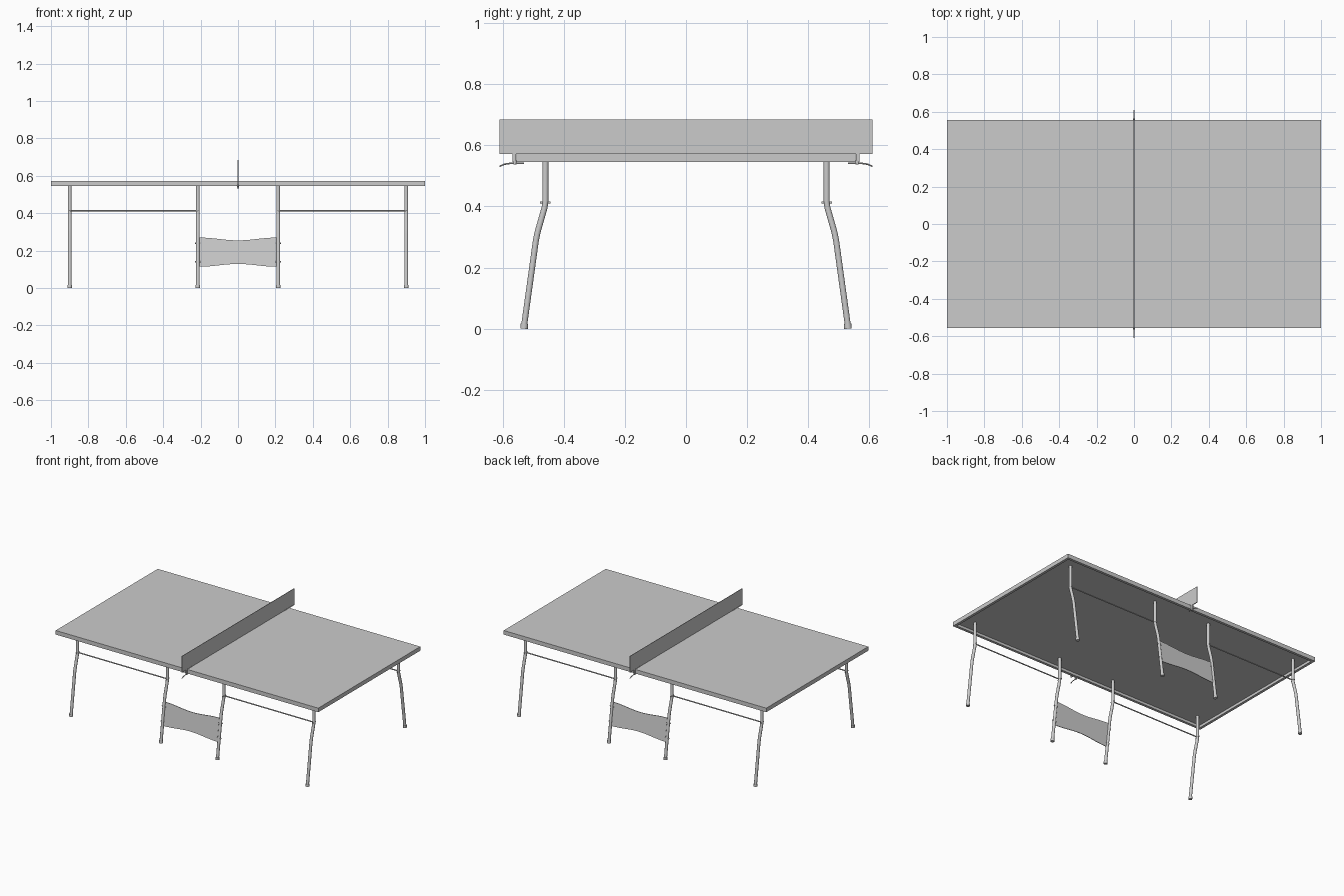
import bpy, bmesh, math
from mathutils import Vector

if "Cube" in bpy.data.objects:
    bpy.data.objects.remove(bpy.data.objects["Cube"])

LEG_X = (0.215, 0.9)
LEG = [(0.46, 0.555), (0.46, 0.415), (0.463, 0.395), (0.485, 0.318),
       (0.491, 0.29), (0.53, 0.008)]          # (y, z) path of a leg


def finish(name, bm, smooth=False):
    bmesh.ops.recalc_face_normals(bm, faces=bm.faces)
    me = bpy.data.meshes.new(name)
    bm.to_mesh(me)
    bm.free()
    ob = bpy.data.objects.new(name, me)
    bpy.context.collection.objects.link(ob)
    if smooth:
        bpy.ops.object.select_all(action='DESELECT')
        ob.select_set(True)
        bpy.context.view_layer.objects.active = ob
        bpy.ops.object.shade_smooth_by_angle(angle=math.radians(40))
    return ob


def box(name, lo, hi):
    bm = bmesh.new()
    bmesh.ops.create_cube(bm, size=1)
    for v in bm.verts:
        v.co = [(a + b) / 2 + c * (b - a) for a, b, c in zip(lo, hi, v.co)]
    return finish(name, bm)


def tube(name, pts, radius, sides=14):
    """Sweep a circle along a planar path."""
    pts = [Vector(p) for p in pts]
    bm, rings = bmesh.new(), []
    for i, p in enumerate(pts):
        t = (pts[min(i + 1, len(pts) - 1)] - pts[max(i - 1, 0)]).normalized()
        u = Vector((1, 0, 0)) if abs(t.x) < 0.5 else Vector((0, 1, 0))
        w = t.cross(u).normalized()
        rings.append([bm.verts.new(p + radius * (u * math.cos(a) + w * math.sin(a)))
                      for a in (2 * math.pi * k / sides for k in range(sides))])
    for r0, r1 in zip(rings, rings[1:]):
        for k in range(sides):
            n = (k + 1) % sides
            bm.faces.new((r0[k], r0[n], r1[n], r1[k]))
    bm.faces.new(rings[0])
    bm.faces.new(rings[-1])
    return finish(name, bm, True)


def leg_y(z):
    """Y position of the straight lower part of a leg."""
    (y0, z0), (y1, z1) = LEG[-2:]
    return y0 + (y1 - y0) * (z - z0) / (z1 - z0)


# Table top: slab with a hollow underside leaving a rim
top = box("table_top", (-1, -0.555, 0.545), (1, 0.555, 0.573))
bm = bmesh.new()
bm.from_mesh(top.data)
under = min(bm.faces, key=lambda f: f.calc_center_median().z)
bmesh.ops.inset_region(bm, faces=[under], thickness=0.025)
ext = bmesh.ops.extrude_face_region(bm, geom=[under])
bmesh.ops.translate(bm, vec=(0, 0, 0.018),
                    verts=[g for g in ext["geom"] if isinstance(g, bmesh.types.BMVert)])
if under.is_valid:
    bmesh.ops.delete(bm, geom=[under], context='FACES_ONLY')
bmesh.ops.recalc_face_normals(bm, faces=bm.faces)
bm.to_mesh(top.data)
bm.free()
top_leg = [(0.46, 0.563)] + LEG[1:]

# Net
box("net", (-0.0015, -0.61, 0.573), (0.0015, 0.61, 0.685))

for sy, side in ((-1, "front"), (1, "back")):
    for sx, hand in ((-1, "left"), (1, "right")):
        tag = f"{side}_{hand}"
        for x, pos in zip(LEG_X, ("inner", "outer")):
            # Leg with rubber foot
            tube(f"{pos}_leg_{tag}", [(sx * x, sy * y, z) for y, z in top_leg], 0.01)
            tube(f"{pos}_foot_{tag}", [(sx * x, sy * 0.53, 0), (sx * x, sy * leg_y(0.016), 0.016)], 0.0125)
            # Bolt fixing the rail to the leg
            tube(f"{pos}_rail_bolt_{tag}", [(sx * x, sy * 0.444, 0.413), (sx * x, sy * 0.477, 0.413)], 0.004, 10)
        # Horizontal rail between the legs
        tube(f"rail_{tag}", [(sx * LEG_X[0], sy * 0.461, 0.414), (sx * LEG_X[1], sy * 0.461, 0.414)], 0.004, 10)
        # Panel bolts through the inner legs
        for z in (0.14, 0.24):
            y = sy * leg_y(z)
            tube(f"panel_bolt_{tag}", [(sx * 0.2, y, z), (sx * 0.23, y, z)], 0.004, 10)

    # Brace panel with concave upper and lower edges, leaning with the legs
    bm, n, cols = bmesh.new(), 16, []
    for i in range(n + 1):
        x = -0.206 + 0.412 * i / n
        h = 0.063 + 0.015 * (1 - math.cos(math.pi * x / 0.206)) / 2
        cols.append([bm.verts.new((x, sy * (leg_y(z) + d), z))
                     for z, d in ((0.192 - h, -0.002), (0.192 + h, -0.002),
                                  (0.192 + h, 0.002), (0.192 - h, 0.002))])
    for a, b in zip(cols, cols[1:]):
        for k in range(4):
            bm.faces.new((a[k], a[(k + 1) % 4], b[(k + 1) % 4], b[k]))
    bm.faces.new(cols[0])
    bm.faces.new(cols[-1])
    finish(f"brace_panel_{side}", bm, True)

    # Net clamp: upper jaw, post, spring lever, screw
    def clamp_box(name, y0, y1, z0, z1, w=0.004):
        ya, yb = sorted((sy * y0, sy * y1))
        box(f"{name}_{side}", (-w, ya, z0), (w, yb, z1))
    clamp_box("clamp_jaw", 0.505, 0.61, 0.572, 0.5755, 0.003)
    clamp_box("clamp_post", 0.556, 0.567, 0.545, 0.573)
    tube(f"clamp_lever_{side}", [(0, sy * y, z) for y, z in
         ((0.53, 0.541), (0.575, 0.541), (0.595, 0.538), (0.61, 0.531))], 0.0025, 8)
    tube(f"clamp_screw_{side}", [(0, sy * 0.56, 0.537), (0, sy * 0.56, 0.55)], 0.005, 10)
